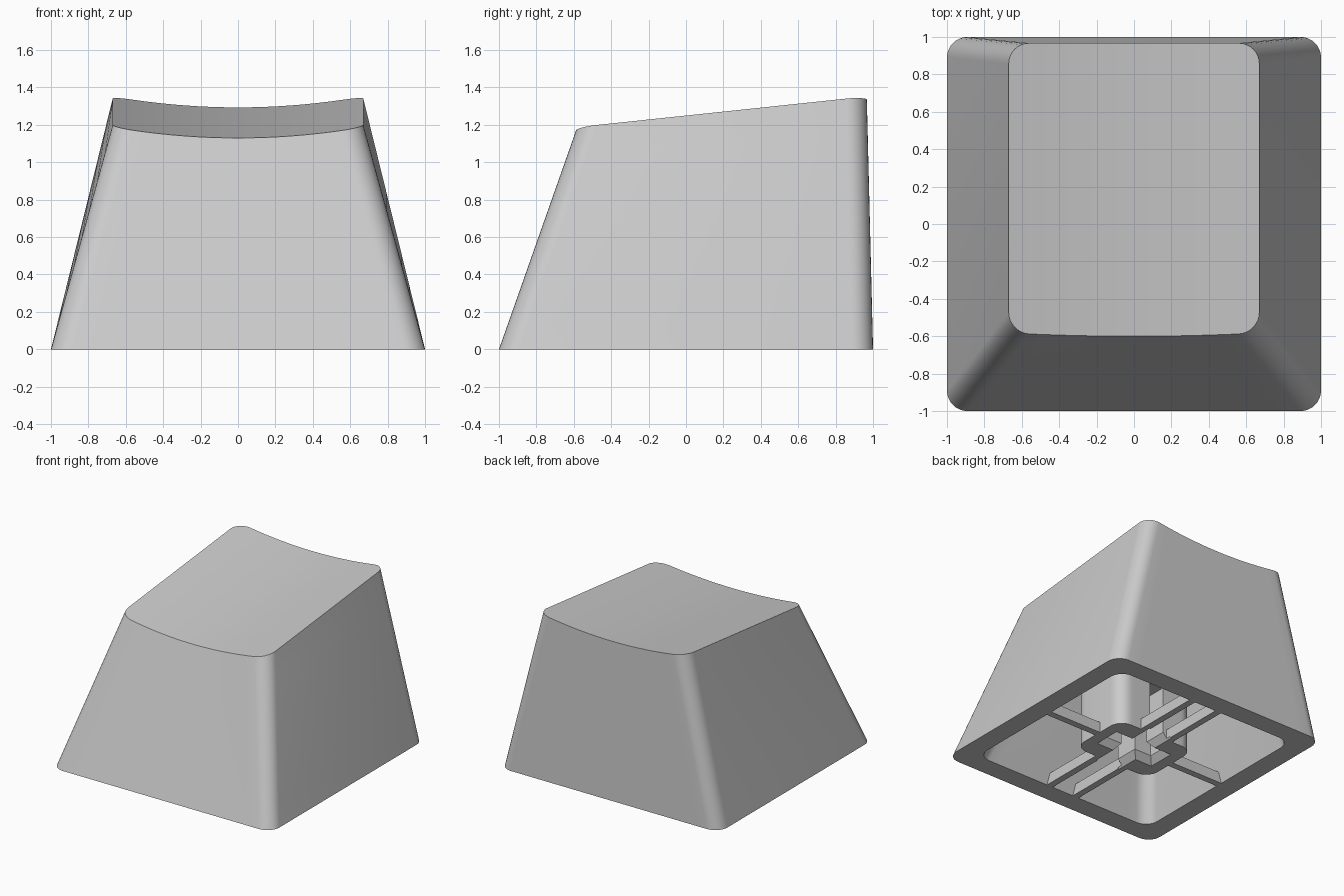
import bpy
import bmesh
import math

if "Cube" in bpy.data.objects:
    bpy.data.objects.remove(bpy.data.objects["Cube"], do_unlink=True)

grey = bpy.data.materials.new("light_grey_plastic")
grey.use_nodes = True
colour = (0.6, 0.6, 0.6, 1.0)
grey.diffuse_color = colour
grey.node_tree.nodes["Principled BSDF"].inputs["Base Color"].default_value = colour

CORNER = 8      # segments per rounded corner
EDGE = 16       # segments along front and back edges


def ring(hx, y0, y1, r, height=lambda x, y: 0.0):
    """Rounded rectangle; front and back halves share the same x stations."""
    half = []
    for i in range(CORNER + 1):
        a = math.pi / 2 * i / CORNER
        half.append((-hx + r - r * math.cos(a), r - r * math.sin(a)))
    left_x, right_x = -hx + r, hx - r
    for i in range(1, EDGE):
        half.append((left_x + (right_x - left_x) * i / EDGE, 0.0))
    half += [(-x, d) for x, d in reversed(half[:CORNER + 1])]
    pts = [(x, y0 + d) for x, d in half] + [(x, y1 - d) for x, d in reversed(half)]
    return [(x, y, height(x, y)) for x, y in pts]


def rect(hx, hy, z):
    return [(-hx, -hy, z), (hx, -hy, z), (hx, hy, z), (-hx, hy, z)]


def blend(a, b, t):
    return [tuple(p + (q - p) * t for p, q in zip(u, v)) for u, v in zip(a, b)]


def loft(name, rings):
    """Skin a stack of rings and close both ends with strips across the ring."""
    bm = bmesh.new()
    loops = [[bm.verts.new(p) for p in r] for r in rings]
    n = len(loops[0])
    for a, b in zip(loops, loops[1:]):
        for i in range(n):
            j = (i + 1) % n
            bm.faces.new((a[i], a[j], b[j], b[i]))
    for end in (loops[0], loops[-1]):
        for i in range(n // 2 - 1):
            bm.faces.new((end[i], end[i + 1], end[n - 2 - i], end[n - 1 - i]))
    bmesh.ops.recalc_face_normals(bm, faces=bm.faces[:])
    mesh = bpy.data.meshes.new(name)
    bm.to_mesh(mesh)
    bm.free()
    mesh.materials.append(grey)
    obj = bpy.data.objects.new(name, mesh)
    bpy.context.collection.objects.link(obj)
    return obj


def activate(obj):
    bpy.ops.object.select_all(action='DESELECT')
    obj.select_set(True)
    bpy.context.view_layer.objects.active = obj


def smooth(obj):
    activate(obj)
    bpy.ops.object.shade_smooth_by_angle(angle=math.radians(30))


# Cap: tilted top with a cylindrical dish, hollow underneath
def dish(x):
    return 0.055 * (x / 0.65) ** 2


def top_height(x, y):
    return 1.13 + 0.1043 * (y + 0.6) + dish(x)


def ceiling_height(x, y):
    return top_height(x, y) - 0.11


outer_base = ring(1.0, -1.0, 1.0, 0.11)
outer_top = ring(0.67, -0.60, 0.967, 0.11, top_height)
# the sloping front edge leans back as the dish rises
outer_top = [(x, y + 0.3 * dish(x) if y < 0 else y, z) for x, y, z in outer_top]
inner_base = ring(0.835, -0.835, 0.835, 0.11)
inner_top = ring(0.505, -0.43, 0.80, 0.11, ceiling_height)
STEPS = 8
walls = [blend(outer_top, outer_base, i / STEPS) for i in range(STEPS + 1)]
walls += [blend(inner_base, inner_top, i / STEPS) for i in range(STEPS + 1)]
smooth(loft("keycap_shell", walls))

# Stem and thin support ribs under the cap
stem = loft("stem", [ring(0.358, -0.264, 0.264, 0.11, lambda x, y, z=z: z)
                     for z in (0.0, 1.13)])
parts = [stem]


def rib(name, hx, hy, x=0.0):
    rings = [[(px + x, py, pz) for px, py, pz in rect(hx, hy, z)] for z in (0.0, 0.088)]
    parts.append(loft(name, rings))


rib("cross_rib", 0.835, 0.0275)
rib("left_rib", 0.0275, 0.835, 0.127)
rib("right_rib", 0.0275, 0.835, -0.127)

# Cross-shaped socket with a flared mouth, cut through stem and ribs
cutters = []
for name, hx, hy in (("socket_cutter_x", 0.222, 0.069), ("socket_cutter_y", 0.066, 0.267)):
    cutter = loft(name, [rect(hx + 0.052, hy + 0.052, -0.01), rect(hx, hy, 0.055),
                         rect(hx, hy, 0.44)])
    cutter.hide_render = True
    cutters.append(cutter)

for part in parts:
    activate(part)
    for cutter in cutters:
        mod = part.modifiers.new("socket", 'BOOLEAN')
        mod.operation = 'DIFFERENCE'
        mod.solver = 'EXACT'
        mod.object = cutter
        bpy.ops.object.modifier_apply(modifier=mod.name)
    smooth(part)

for cutter in cutters:
    bpy.data.objects.remove(cutter, do_unlink=True)
